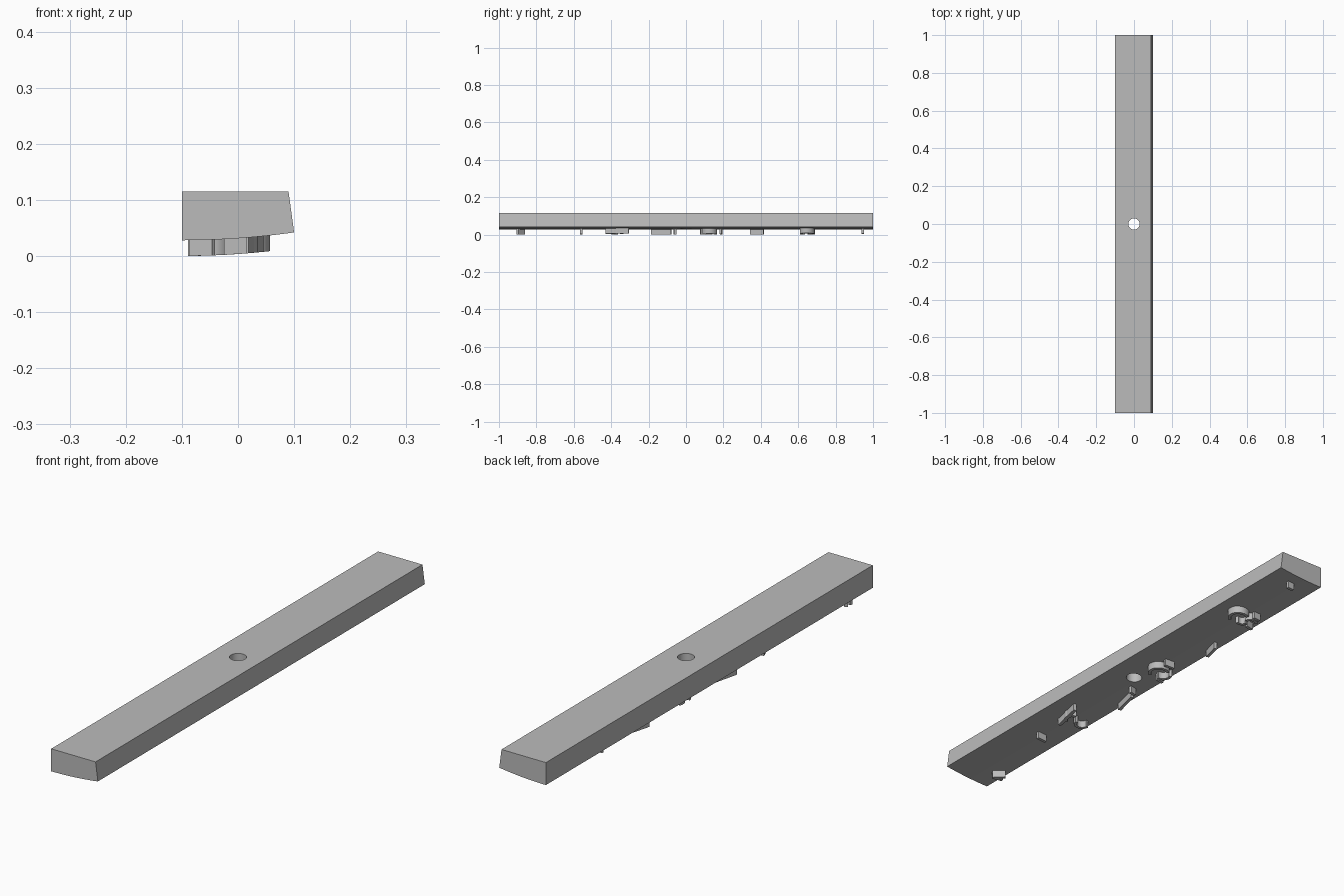
import bpy, bmesh, math
from mathutils import Vector

if "Cube" in bpy.data.objects:
    bpy.data.objects.remove(bpy.data.objects["Cube"])

grey = bpy.data.materials.new("plain grey")
grey.use_nodes = True
grey.diffuse_color = (0.5, 0.5, 0.5, 1)
grey.node_tree.nodes["Principled BSDF"].inputs["Base Color"].default_value = (0.5, 0.5, 0.5, 1)


def underside(x):
    """Height of the gently curved lower face."""
    return 0.028 + 0.014 * ((x + 0.1) / 0.2) ** 2


def finish(bm, name):
    bmesh.ops.recalc_face_normals(bm, faces=bm.faces)
    mesh = bpy.data.meshes.new(name)
    bm.to_mesh(mesh)
    bm.free()
    mesh.materials.append(grey)
    obj = bpy.data.objects.new(name, mesh)
    bpy.context.collection.objects.link(obj)
    return obj


def smooth(obj):
    bpy.ops.object.select_all(action="DESELECT")
    obj.select_set(True)
    bpy.context.view_layer.objects.active = obj
    bpy.ops.object.shade_smooth_by_angle(angle=math.radians(30))


# Long bar: one cross-section extruded along y
bm = bmesh.new()
steps = 10
section = [(-0.1 + 0.2 * i / steps, underside(-0.1 + 0.2 * i / steps)) for i in range(steps + 1)]
section += [(0.09, 0.115), (-0.1, 0.115)]
end = bm.faces.new([bm.verts.new((x, -1, z)) for x, z in section])
moved = bmesh.ops.extrude_face_region(bm, geom=[end])["geom"]
bmesh.ops.translate(bm, vec=(0, 2, 0), verts=[v for v in moved if isinstance(v, bmesh.types.BMVert)])
bar = finish(bm, "bar")

# Round hole through the middle
bpy.ops.mesh.primitive_cylinder_add(vertices=32, radius=0.03, depth=0.4, location=(0, 0, 0.05))
cutter = bpy.context.object
cutter.name = "hole_cutter"
cutter.hide_render = True
cutter.data.materials.append(grey)
cut = bar.modifiers.new("hole", "BOOLEAN")
cut.operation = "DIFFERENCE"
cut.solver = "EXACT"
cut.object = cutter
bpy.context.view_layer.objects.active = bar
bpy.ops.object.modifier_apply(modifier=cut.name)
bpy.data.objects.remove(cutter)
smooth(bar)


def rib(name, path, width=0.012, drop=0.028):
    """Thin wall hanging under the bar along a path of (x, y) points."""
    pts = [Vector(p) for p in path]
    bm = bmesh.new()
    rings = []
    for i, p in enumerate(pts):
        along = (pts[min(i + 1, len(pts) - 1)] - pts[max(i - 1, 0)]).normalized()
        side = Vector((-along.y, along.x)) * width / 2
        ring = []
        for q, low in ((p + side, 0), (p - side, 0), (p - side, 1), (p + side, 1)):
            z = underside(q.x) + (-drop if low else 0.004)
            ring.append(bm.verts.new((q.x, q.y, z)))
        rings.append(ring)
    for a, b in zip(rings, rings[1:]):
        for k in range(4):
            bm.faces.new((a[k], a[(k + 1) % 4], b[(k + 1) % 4], b[k]))
    bm.faces.new(rings[0])
    bm.faces.new(rings[-1][::-1])
    smooth(finish(bm, name))


def arc(cx, cy, r, start, stop, n=10):
    angles = [math.radians(start + (stop - start) * i / n) for i in range(n + 1)]
    return [(cx + r * math.cos(a), cy + r * math.sin(a)) for a in angles]


# Straight ribs
straight = [
    ((-0.085, -0.89), (-0.045, -0.90)),
    ((-0.08, -0.865), (-0.045, -0.90)),
    ((-0.025, -0.56), (0.015, -0.56)),
    ((0.013, -0.43), (0.04, -0.305)),
    ((-0.083, -0.185), (-0.058, -0.08)),
    ((-0.055, -0.062), (-0.03, -0.058)),
    ((-0.04, 0.19), (0.0, 0.185)),
    ((-0.075, 0.08), (-0.045, 0.085)),
    ((-0.08, 0.345), (-0.062, 0.415)),
    ((-0.055, 0.685), (-0.025, 0.685)),
    ((-0.075, 0.615), (-0.045, 0.62)),
    ((-0.005, 0.945), (0.022, 0.945)),
]
for i, ends in enumerate(straight):
    rib(f"straight_rib_{i + 1}", ends)

# Curved ribs: centre, radius, start and end angle
curved = [
    (0.003, -0.365, 0.026, -70, 80),
    (-0.045, -0.365, 0.026, -180, 0),
    (-0.02, 0.125, 0.036, -60, 130),
    (-0.04, 0.125, 0.03, 150, 270),
    (0.015, 0.645, 0.036, -60, 120),
    (-0.01, 0.635, 0.02, 180, 300),
    (-0.04, 0.65, 0.022, 0, 150),
]
for i, data in enumerate(curved):
    rib(f"curved_rib_{i + 1}", arc(*data))
